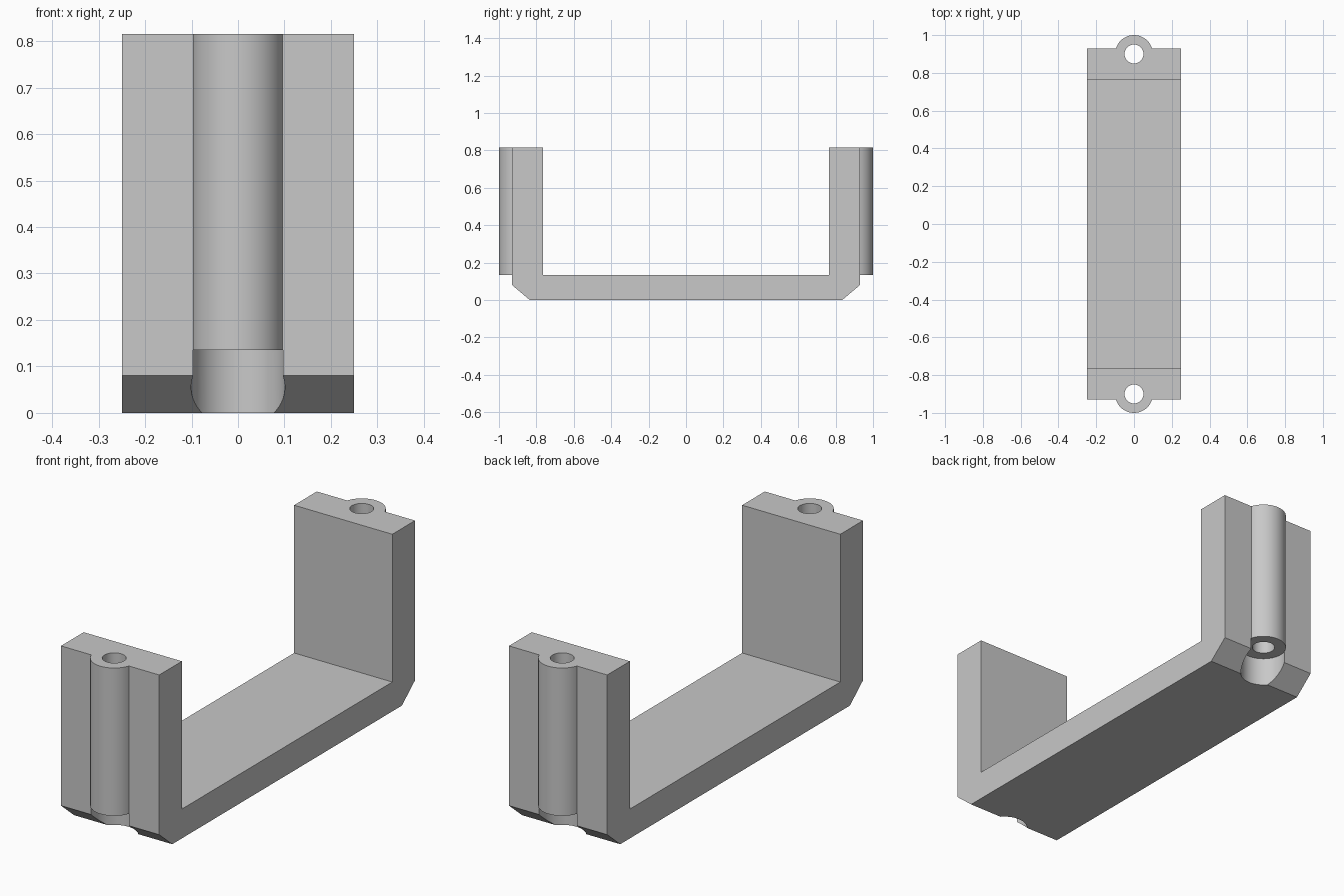
import bpy, bmesh, math

if "Cube" in bpy.data.objects:
    bpy.data.objects.remove(bpy.data.objects["Cube"], do_unlink=True)

HALF_WIDTH = 0.25
TOP, FLOOR = 0.815, 0.135
BOSS_Y, BOSS_R, HOLE_R = 0.9, 0.1, 0.05

# Single plain grey
grey = bpy.data.materials.new("plain grey")
grey.use_nodes = True
colour = (0.58, 0.58, 0.58, 1)
grey.diffuse_color = colour
grey.node_tree.nodes["Principled BSDF"].inputs["Base Color"].default_value = colour


def cylinder(name, y, radius, low, high):
    bpy.ops.mesh.primitive_cylinder_add(vertices=64, radius=radius, depth=high - low,
                                        location=(0, y, (low + high) / 2))
    obj = bpy.context.object
    obj.name = name
    obj.data.materials.append(grey)
    return obj


def combine(target, tool, operation):
    mod = target.modifiers.new(tool.name, 'BOOLEAN')
    mod.operation, mod.solver, mod.object = operation, 'EXACT', tool
    bpy.context.view_layer.objects.active = target
    bpy.ops.object.modifier_apply(modifier=mod.name)
    bpy.data.objects.remove(tool, do_unlink=True)


# U-shaped body: mirrored side profile extruded across x
half = [(0.835, 0), (0.93, 0.08), (0.93, TOP), (0.765, TOP), (0.765, FLOOR)]
profile = half + [(-y, z) for y, z in reversed(half)]
bm = bmesh.new()
face = bm.faces.new([bm.verts.new((-HALF_WIDTH, y, z)) for y, z in profile])
swept = bmesh.ops.extrude_face_region(bm, geom=[face])["geom"]
bmesh.ops.translate(bm, vec=(2 * HALF_WIDTH, 0, 0),
                    verts=[v for v in swept if isinstance(v, bmesh.types.BMVert)])
bmesh.ops.recalc_face_normals(bm, faces=bm.faces)
mesh = bpy.data.meshes.new("bracket")
bm.to_mesh(mesh)
bm.free()
bracket = bpy.data.objects.new("bracket", mesh)
bpy.context.collection.objects.link(bracket)
mesh.materials.append(grey)

# Round bosses, recesses beneath them and through holes at both ends
for side in (-1, 1):
    y = side * BOSS_Y
    combine(bracket, cylinder("screw_boss", y, BOSS_R, FLOOR - 0.02, TOP), 'UNION')
    combine(bracket, cylinder("head_recess", y, BOSS_R + 0.001, -0.1, FLOOR), 'DIFFERENCE')
    combine(bracket, cylinder("screw_hole", y, HOLE_R, -0.1, TOP + 0.1), 'DIFFERENCE')

bpy.ops.object.select_all(action='DESELECT')
bracket.select_set(True)
bpy.context.view_layer.objects.active = bracket
bpy.ops.object.shade_smooth_by_angle(angle=math.radians(30))
